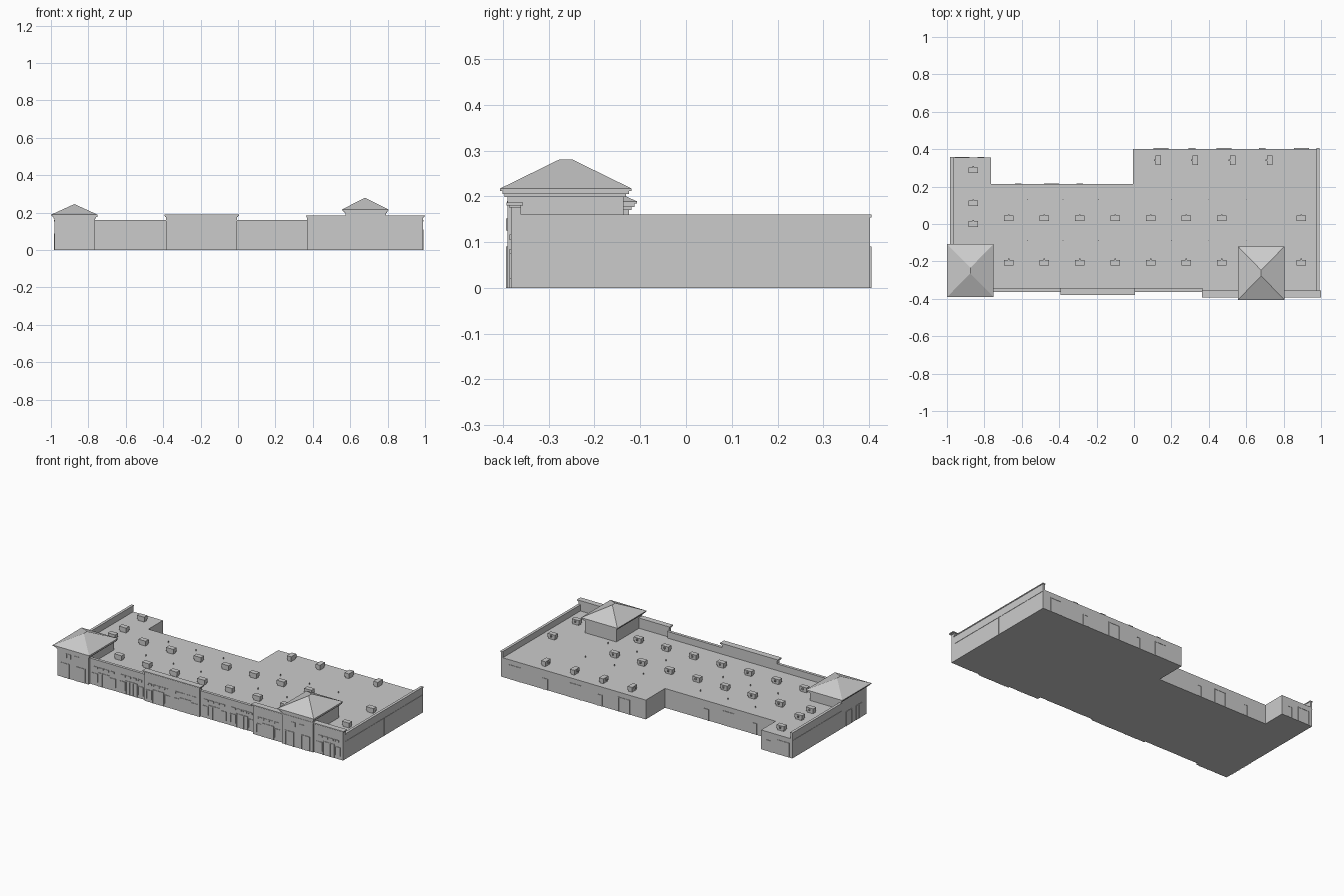
import bpy, bmesh

if "Cube" in bpy.data.objects:
    bpy.data.objects.remove(bpy.data.objects["Cube"])

ROOF = 0.12      # flat roof level
PAR = 0.16       # low parapet top


def finish(name, bm):
    bmesh.ops.recalc_face_normals(bm, faces=bm.faces)
    me = bpy.data.meshes.new(name)
    bm.to_mesh(me)
    bm.free()
    ob = bpy.data.objects.new(name, me)
    bpy.context.collection.objects.link(ob)
    return ob


def boxes(name, items):
    """One object made of boxes (x0, x1, y0, y1, z0, z1)."""
    bm = bmesh.new()
    for x0, x1, y0, y1, z0, z1 in items:
        vs = bmesh.ops.create_cube(bm, size=1)['verts']
        for v in vs:
            v.co = ((x0 + x1) / 2 + v.co.x * (x1 - x0),
                    (y0 + y1) / 2 + v.co.y * (y1 - y0),
                    (z0 + z1) / 2 + v.co.z * (z1 - z0))
    return finish(name, bm)


def hip_roof(name, x0, x1, y0, y1, z0, z1, ridge, lip=0.005):
    """Eave slab with a hipped roof whose short ridge runs along y."""
    bm = bmesh.new()
    rect = [(x0, y0), (x1, y0), (x1, y1), (x0, y1)]
    a = [bm.verts.new((x, y, z0)) for x, y in rect]
    b = [bm.verts.new((x, y, z0 + lip)) for x, y in rect]
    xm, ym = (x0 + x1) / 2, (y0 + y1) / 2
    r0 = bm.verts.new((xm, ym - ridge / 2, z1))
    r1 = bm.verts.new((xm, ym + ridge / 2, z1))
    bm.faces.new(a[::-1])
    for i in range(4):
        j = (i + 1) % 4
        bm.faces.new((a[i], a[j], b[j], b[i]))
    bm.faces.new((b[0], b[1], r0))
    bm.faces.new((b[1], b[2], r1, r0))
    bm.faces.new((b[2], b[3], r1))
    bm.faces.new((b[3], b[0], r0, r1))
    return finish(name, bm)


def framed(u, w, z0, z1, face, sign, mullions=0, along_x=True):
    """Thin frame and panel lying on a wall; sign is the outward direction."""
    t, d0, d1 = 0.005, 0.001, 0.003
    parts = [(u - w / 2, u + w / 2, d0, z0, z1),
             (u - w / 2 - t, u - w / 2, d1, z0, z1 + t),
             (u + w / 2, u + w / 2 + t, d1, z0, z1 + t),
             (u - w / 2, u + w / 2, d1, z1, z1 + t)]
    for i in range(mullions):
        m = u - w / 2 + w * (i + 1) / (mullions + 1)
        parts.append((m - 0.0015, m + 0.0015, d1, z0, z1))
    out = []
    for u0, u1, d, a, b in parts:
        v0, v1 = sorted((face - sign * 0.004, face + sign * d))
        out.append((u0, u1, v0, v1, a, b) if along_x else (v0, v1, u0, u1, a, b))
    return out


# Main body: footprint extruded up to the flat roof
bm = bmesh.new()
outline = [(-0.975, -0.35), (0.985, -0.35), (0.985, 0.402), (-0.005, 0.402),
           (-0.005, 0.213), (-0.765, 0.213), (-0.765, 0.355), (-0.975, 0.355)]
face = bm.faces.new([bm.verts.new((x, y, 0)) for x, y in outline])
top = bmesh.ops.extrude_face_region(bm, geom=[face])['geom']
bmesh.ops.translate(bm, vec=(0, 0, ROOF),
                    verts=[g for g in top if isinstance(g, bmesh.types.BMVert)])
bmesh.ops.triangulate(bm, faces=[f for f in bm.faces if len(f.verts) > 4])
finish("main_body", bm)

# End walls with parapets and copings
boxes("right_end_wall", [(0.978, 0.99, -0.37, 0.402, 0, PAR),
                         (0.976, 0.993, -0.36, 0.405, 0.154, PAR),
                         (0.985, 0.992, -0.36, 0.402, 0.108, 0.111),
                         (0.985, 0.992, 0.02, 0.024, 0, 0.108)])
boxes("left_end_wall", [(-0.98, -0.968, -0.13, 0.355, 0, PAR),
                        (-0.983, -0.966, -0.13, 0.357, 0.154, PAR),
                        (-0.982, -0.975, -0.13, 0.355, 0.108, 0.111)])

# Front facade sections: x0, x1, front y, top
sections = [("left_facade", -0.765, -0.385, -0.36, PAR),
            ("centre_facade", -0.385, -0.005, -0.37, 0.178),
            ("middle_facade", -0.005, 0.37, -0.36, PAR),
            ("right_facade", 0.37, 0.99, -0.382, 0.175)]
for name, x0, x1, y, z in sections:
    back = -0.36 if name == "right_facade" else -0.345
    items = [(x0, x1, y, back, 0, z)]
    if name == "right_facade":
        items.append((x0, x1, -0.361, -0.349, 0, ROOF))
    if z > PAR:   # stepped cornice
        items += [(x0 - 0.004, x1 + 0.005, y - 0.005, back, z, z + 0.005),
                  (x0 - 0.007, x1 + 0.01, y - 0.01, back + 0.004, z + 0.005, z + 0.011)]
    else:
        items.append((x0, x1, y - 0.003, back, z - 0.005, z + 0.001))
    boxes(name, items)

# Corner towers: stacked wall, cornice bands and hipped roof
for name, x0, x1, y0, y1, z, peak in [
        ("left_tower", -0.98, -0.765, -0.375, -0.125, 0.17, 0.246),
        ("right_tower", 0.575, 0.79, -0.39, -0.137, 0.198, 0.28)]:
    boxes(name + "_walls", [
        (x0, x1, y0, y1, 0, z),
        (x0 - 0.006, x1 + 0.006, y0 - 0.006, y1 + 0.006, z, z + 0.007),
        (x0 - 0.013, x1 + 0.013, y0 - 0.011, y1 + 0.012, z + 0.007, z + 0.014)])
    hip_roof(name + "_roof", x0 - 0.02, x1 + 0.015, y0 - 0.016, y1 + 0.018,
             z + 0.014, peak, 0.03)
    # tower entrances and upper windows
    xm = (x0 + x1) / 2
    d = []
    for s in (-1, 1):
        d += framed(xm + s * 0.055, 0.05, 0, 0.085, y0, -1, 1)
        d += framed(xm + s * 0.03, 0.022, 0.125, 0.147, y0, -1)
    if name == "left_tower":
        for v in (-0.3, -0.2):
            d += framed(v, 0.05, 0, 0.085, x0, -1, 1, along_x=False)
    boxes(name + "_openings", d)

# Shopfronts: a glazed opening with a row of transom windows over it
shops = []
bays = [(-0.67, -0.36), (-0.48, -0.36), (-0.29, -0.37), (-0.1, -0.37),
        (0.09, -0.36), (0.28, -0.36), (0.475, -0.382), (0.89, -0.382)]
for x, y in bays:
    shops += framed(x, 0.07, 0, 0.08, y, -1, 2)
    for s in (-1, 1):
        shops += framed(x + s * 0.062, 0.03, 0.02, 0.07, y, -1)
    for k in (-1.5, -0.5, 0.5, 1.5):
        shops += framed(x + k * 0.038, 0.02, 0.105, 0.112, y, -1)
boxes("shopfronts", shops)

# Rear and wing doors: x, wall y, wide or narrow
doors = []
for x, y, wide in [(0.895, 0.402, 1), (0.685, 0.402, 0), (0.48, 0.402, 1),
                   (0.31, 0.402, 0), (0.145, 0.402, 1), (-0.29, 0.213, 0),
                   (-0.44, 0.213, 1), (-0.62, 0.213, 0),
                   (-0.92, 0.355, 1), (-0.82, 0.355, 0)]:
    doors += framed(x, 0.07 if wide else 0.025, 0, 0.085 if wide else 0.065, y, 1)
boxes("rear_doors", doors)

# Rooftop units: curb, cap and small side outlet
row = [-0.67, -0.48, -0.29, -0.1, 0.09, 0.28, 0.47, 0.895]
spots = [(x, y, False) for y in (0.03, -0.207) for x in row]
spots += [(-0.86, y, False) for y in (0.288, 0.11, 0.0)]
spots += [(x, 0.34, True) for x in (0.13, 0.328, 0.527, 0.725)]
units = []
for x, y, turned in spots:
    local = [(0.021, 0.012, 0, 0, ROOF, 0.13), (0.025, 0.015, 0, 0, 0.13, 0.152),
             (0.004, 0.005, 0, 0.017, 0.135, 0.146)]
    for hx, hy, ox, oy, z0, z1 in local:
        if turned:
            hx, hy, ox, oy = hy, hx, -oy, ox
        units.append((x + ox - hx, x + ox + hx, y + oy - hy, y + oy + hy, z0, z1))
boxes("rooftop_units", units)

# Small vent pipes
boxes("vent_pipes", [(x - 0.002, x + 0.002, y - 0.002, y + 0.002, ROOF, 0.13)
                     for y in (0.13, -0.09) for x in (-0.57, -0.38, -0.19, 0.2, 0.4, 0.6)])
